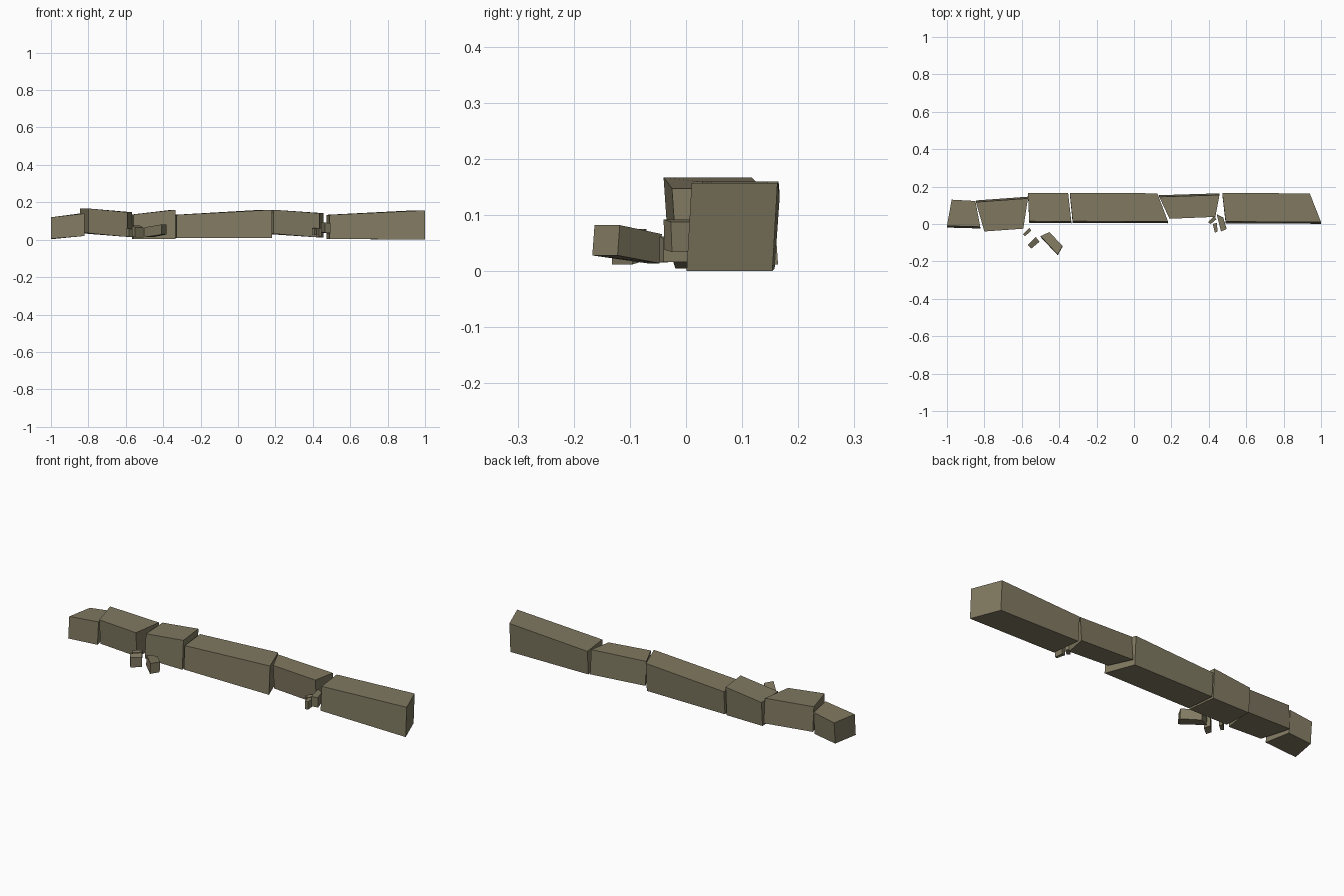
import bpy, bmesh

stone = bpy.data.materials.new("weathered_stone")
stone.diffuse_color = (0.215, 0.19, 0.118, 1)


def block(name, front, back, left_z, right_z, lean=-0.009):
    """Rough-cut stone: front/back give top edges (x, y) left and right,
    left_z/right_z give bottom and top heights, lean shifts the base in y."""
    bm = bmesh.new()
    bmesh.ops.create_cube(bm, size=2)
    for v in bm.verts:
        i = 0 if v.co.x < 0 else 1
        low = v.co.z < 0
        x, y = (front if v.co.y < 0 else back)[i]
        z = (left_z, right_z)[i][0 if low else 1]
        v.co = (x, y + (lean if low else 0), z)
    bmesh.ops.recalc_face_normals(bm, faces=bm.faces)
    me = bpy.data.meshes.new(name)
    bm.to_mesh(me)
    bm.free()
    me.materials.append(stone)
    bpy.context.collection.objects.link(bpy.data.objects.new(name, me))


# Row of large kerb stones, left to right
block("kerb_stone_1", [(-1.0, -0.01), (-0.822, -0.015)], [(-0.975, 0.13), (-0.848, 0.123)],
      (0.005, 0.12), (0.02, 0.14))
block("kerb_stone_2", [(-0.80, -0.04), (-0.592, -0.025)], [(-0.845, 0.117), (-0.567, 0.137)],
      (0.035, 0.167), (0.015, 0.147), 0.009)
block("kerb_stone_3", [(-0.56, 0.015), (-0.335, 0.013)], [(-0.567, 0.167), (-0.352, 0.165)],
      (0.005, 0.135), (0.005, 0.16))
block("kerb_stone_4", [(-0.328, 0.015), (0.182, 0.013)], [(-0.343, 0.167), (0.125, 0.164)],
      (0.008, 0.133), (0.008, 0.16))
block("kerb_stone_5", [(0.19, 0.028), (0.435, 0.038)], [(0.135, 0.145), (0.457, 0.155)],
      (0.032, 0.16), (0.012, 0.142), 0.009)
block("kerb_stone_6", [(0.49, 0.013), (1.0, 0.01)], [(0.472, 0.167), (0.94, 0.163)],
      (0.005, 0.133), (0.0, 0.157))

# Broken chips lying in front of the left gap
block("left_chip_large", [(-0.50, -0.065), (-0.408, -0.163)], [(-0.452, -0.043), (-0.382, -0.118)],
      (0.014, 0.066), (0.028, 0.082), -0.004)
block("left_chip_medium", [(-0.567, -0.112), (-0.55, -0.132)], [(-0.525, -0.07), (-0.505, -0.095)],
      (0.02, 0.075), (0.012, 0.065), 0)
block("left_chip_small", [(-0.595, -0.055), (-0.583, -0.065)], [(-0.557, -0.02), (-0.55, -0.037)],
      (0.018, 0.062), (0.015, 0.058), 0)

# Broken chips at the right gap
block("right_chip_large", [(0.465, -0.04), (0.495, -0.027)], [(0.443, 0.05), (0.477, 0.032)],
      (0.038, 0.092), (0.034, 0.088), 0.002)
block("right_chip_medium", [(0.433, -0.047), (0.447, -0.04)], [(0.421, 0.0), (0.443, 0.006)],
      (0.018, 0.062), (0.016, 0.058), 0)
block("right_chip_small", [(0.395, 0.01), (0.41, 0.0)], [(0.43, 0.042), (0.44, 0.025)],
      (0.028, 0.062), (0.026, 0.058), 0)
